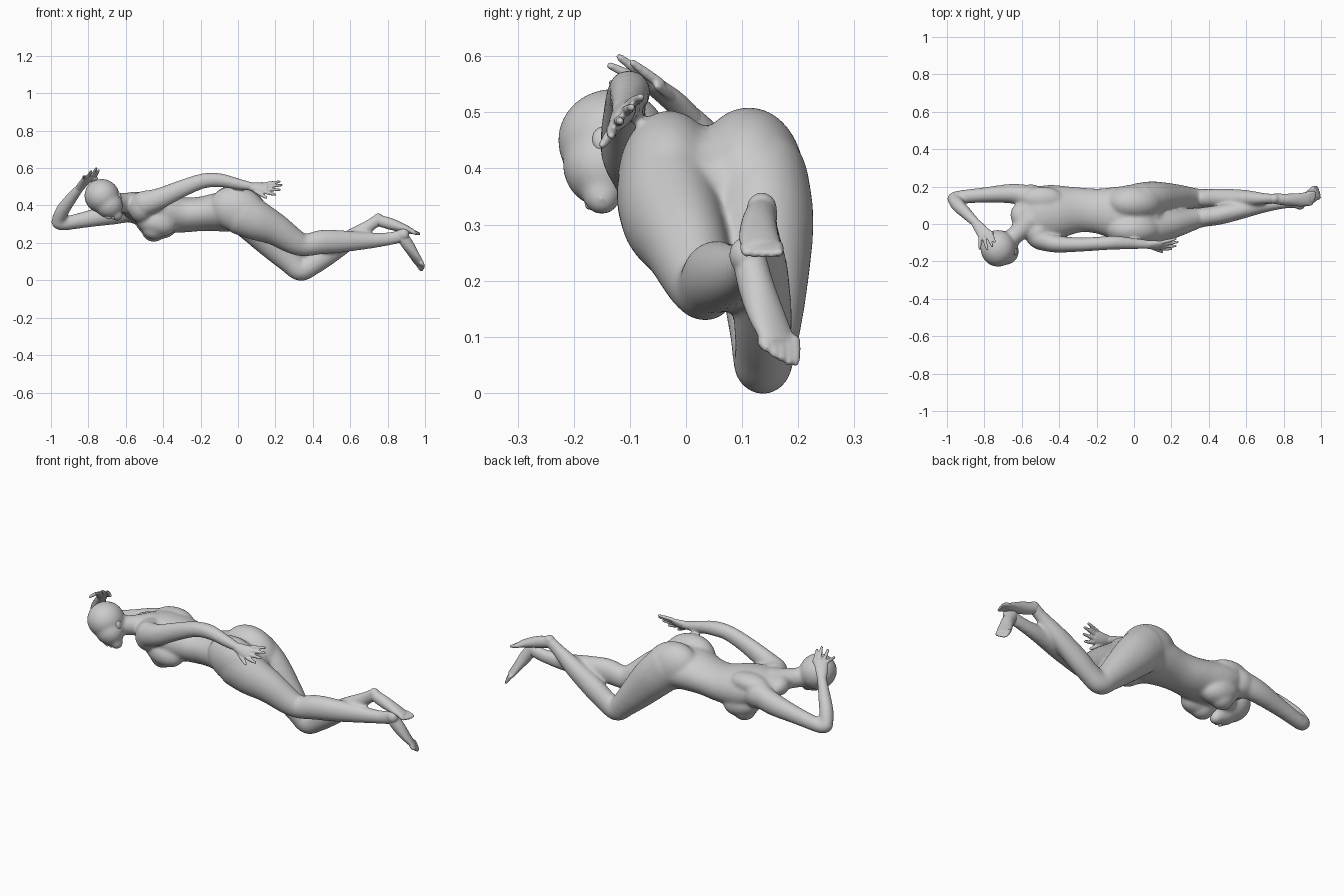
import bpy, bmesh, math
from mathutils import Vector, Matrix

N = 24  # sides of each cross-section


def spline(pts, steps=5):
    """Catmull-Rom through rows of (x, y, z, half_width, half_height)."""
    p = [pts[0]] + list(pts) + [pts[-1]]
    out = []
    for i in range(1, len(p) - 2):
        for s in range(steps):
            t = s / steps
            out.append([0.5 * (2 * b + (c - a) * t + (2 * a - 5 * b + 4 * c - d) * t * t
                               + (3 * b - a - 3 * c + d) * t ** 3)
                        for a, b, c, d in zip(*p[i - 1:i + 3])])
    return out + [list(pts[-1])]


def loft(bm, pts, roll=0.0):
    """Closed elliptical tube with rounded ends."""
    rows = spline(pts)
    pos = [Vector(r[:3]) for r in rows]
    secs = []
    for i, r in enumerate(rows):
        t = (pos[min(i + 1, len(pos) - 1)] - pos[max(i - 1, 0)]).normalized()
        side = Vector((0, 0, 1)).cross(t).normalized()
        side.rotate(Matrix.Rotation(roll, 3, t))
        secs.append((pos[i], t, side, t.cross(side), r[3], r[4]))

    def cap(sec, sign):
        c, t, u, v, a, b = sec
        for ang in (25, 50, 70, 84):
            k = math.radians(ang)
            yield (c + t * sign * min(a, b) * math.sin(k), t, u, v,
                   a * math.cos(k), b * math.cos(k))
    secs = list(cap(secs[0], -1))[::-1] + secs + list(cap(secs[-1], 1))
    rings = [[bm.verts.new(c + u * a * math.cos(2 * math.pi * k / N)
                           + v * b * math.sin(2 * math.pi * k / N)) for k in range(N)]
             for c, t, u, v, a, b in secs]
    for r0, r1 in zip(rings, rings[1:]):
        for k in range(N):
            bm.faces.new((r0[k], r0[(k + 1) % N], r1[(k + 1) % N], r1[k]))
    bm.faces.new(rings[0][::-1])
    bm.faces.new(rings[-1])


def ball(bm, c, r, tilt=0.0):
    """Ellipsoid, tilted about the y axis."""
    m = (Matrix.Translation(c) @ Matrix.Rotation(math.radians(tilt), 4, 'Y')
         @ Matrix.Diagonal((*r, 1)))
    bmesh.ops.create_uvsphere(bm, u_segments=28, v_segments=18, radius=1, matrix=m)


def digits(bm, base, side, tips, r):
    """Row of tapering fingers or toes from a knuckle line to the tips."""
    base, side = Vector(base), Vector(side)
    for i, tip in enumerate(tips):
        a = base + side * (1 - 2 * i / (len(tips) - 1))
        b = Vector(tip)
        m = (a + b) / 2
        loft(bm, [(*a, r, r), (*m, r * .95, r * .95), (*b, r * .7, r * .7)])


def finish(bm, name, voxel, smooth):
    bmesh.ops.recalc_face_normals(bm, faces=bm.faces)
    me = bpy.data.meshes.new(name)
    bm.to_mesh(me)
    bm.free()
    ob = bpy.data.objects.new(name, me)
    bpy.context.collection.objects.link(ob)
    for f in me.polygons:
        f.use_smooth = True
    rm = ob.modifiers.new("fuse", 'REMESH')
    rm.mode = 'VOXEL'
    rm.voxel_size = voxel
    rm.use_smooth_shade = True
    sm = ob.modifiers.new("soften", 'SMOOTH')
    sm.factor = 0.5
    sm.iterations = smooth


# Torso, shoulders, chest and hips
bm = bmesh.new()
loft(bm, [(-.61, .04, .405, .07, .05), (-.56, .05, .397, .11, .07), (-.50, .06, .385, .14, .095),
          (-.42, .065, .362, .145, .108), (-.30, .075, .35, .122, .095), (-.20, .07, .355, .12, .092),
          (-.10, .06, .365, .142, .104), (0, .047, .365, .165, .108), (.06, .047, .345, .15, .095)], roll=-.08)
for y, dz in ((-.022, .012), (.128, 0)):
    ball(bm, (-.44, y, .295 + dz), (.11, .074, .07), 15)
    ball(bm, (-.45, y, .268 + dz), (.066, .058, .063))
ball(bm, (-.515, -.045, .39), (.07, .085, .085))
ball(bm, (-.55, .14, .378), (.08, .072, .075))
ball(bm, (-.49, .135, .425), (.11, .065, .05))
ball(bm, (-.0, -.03, .378), (.155, .092, .122), 18)
ball(bm, (.005, .112, .38), (.155, .1, .125), 22)

# Legs
loft(bm, [(.02, -.035, .36, .09, .12), (.1, -.025, .32, .09, .108), (.2, -.003, .272, .077, .087),
          (.3, .022, .208, .062, .07), (.36, .035, .188, .053, .06), (.45, .048, .205, .053, .065),
          (.55, .07, .208, .05, .06), (.7, .1, .212, .038, .044), (.81, .112, .222, .029, .035),
          (.875, .112, .238, .03, .036)])
loft(bm, [(.02, .125, .375, .093, .115), (.1, .135, .3, .093, .11), (.2, .14, .19, .077, .089),
          (.28, .14, .103, .062, .068), (.335, .137, .056, .053, .06), (.40, .137, .085, .05, .057),
          (.48, .137, .14, .052, .059), (.6, .137, .22, .045, .05), (.70, .135, .29, .03, .034),
          (.748, .135, .322, .029, .033)])

# Near arm along the side, far arm bent up to the head
loft(bm, [(-.5, -.08, .41, .06, .07), (-.42, -.106, .437, .047, .057), (-.3, -.11, .49, .039, .047),
          (-.19, -.105, .53, .037, .041), (-.1, -.1, .535, .037, .038), (0, -.105, .515, .03, .03),
          (.08, -.11, .5, .025, .022)])
loft(bm, [(-.55, .145, .385, .06, .065), (-.65, .162, .36, .053, .06), (-.8, .155, .328, .041, .045),
          (-.93, .143, .303, .037, .037), (-.962, .135, .308, .037, .035)])
loft(bm, [(-.964, .135, .312, .035, .035), (-.94, .1, .37, .037, .037), (-.89, .05, .44, .031, .031),
          (-.845, .005, .495, .025, .022)])

# Neck and head
loft(bm, [(-.68, -.1, .42, .052, .052), (-.62, -.045, .415, .05, .052), (-.55, .02, .41, .075, .065)])
ball(bm, (-.727, -.13, .45), (.095, .099, .092), 20)
ball(bm, (-.692, -.147, .405), (.078, .073, .073), 30)
loft(bm, [(-.705, -.14, .415, .074, .07), (-.675, -.146, .382, .06, .055), (-.648, -.15, .35, .034, .034)])
finish(bm, "body", .0075, 16)

# Nose, lips and ears
bm = bmesh.new()
loft(bm, [(-.722, -.172, .362, .006, .007), (-.702, -.172, .345, .009, .011), (-.69, -.169, .335, .012, .01)])
ball(bm, (-.667, -.165, .334), (.011, .016, .009))
ball(bm, (-.637, -.148, .452), (.012, .02, .024), -20)
ball(bm, (-.665, -.06, .41), (.022, .015, .022))
finish(bm, "face_features", .004, 3)

# Feet with heels and toes
bm = bmesh.new()
ball(bm, (.886, .105, .245), (.03, .028, .032))
loft(bm, [(.872, .112, .243, .03, .032), (.908, .125, .19, .032, .032), (.942, .145, .135, .037, .023),
          (.968, .165, .093, .038, .015)])
digits(bm, (.968, .165, .093), (-.012, .028, 0),
       [(.978, .195, .055), (.983, .183, .056), (.988, .17, .063), (.991, .157, .07), (.992, .143, .08)], .011)
finish(bm, "near_foot", .0045, 4)
bm = bmesh.new()
ball(bm, (.75, .135, .328), (.03, .027, .029))
loft(bm, [(.752, .135, .32, .028, .03), (.82, .13, .3, .032, .031), (.89, .13, .277, .036, .022),
          (.93, .135, .261, .037, .015)])
digits(bm, (.93, .135, .261), (0, .028, 0),
       [(.968, .166, .25), (.967, .152, .248), (.963, .137, .248), (.957, .122, .248), (.95, .107, .25)], .011)
finish(bm, "far_foot", .0045, 4)

# Hands with fingers and thumbs
bm = bmesh.new()
loft(bm, [(.06, -.11, .503, .022, .02), (.11, -.113, .495, .032, .018), (.15, -.115, .493, .036, .013)], roll=.9)
digits(bm, (.152, -.115, .493), (0, .018, .024),
       [(.222, -.08, .527), (.232, -.097, .509), (.222, -.117, .484), (.199, -.133, .458)], .0095)
digits(bm, (.09, -.122, .48), (0, .002, .002), [(.15, -.148, .443), (.15, -.149, .442)], .01)
finish(bm, "near_hand", .004, 3)
bm = bmesh.new()
loft(bm, [(-.855, .016, .482, .022, .02), (-.825, -.022, .52, .031, .018), (-.797, -.06, .55, .036, .013)])
digits(bm, (-.795, -.062, .551), (.028, .016, 0),
       [(-.745, -.095, .588), (-.758, -.118, .598), (-.785, -.135, .583), (-.825, -.132, .552)], .0095)
digits(bm, (-.815, -.015, .525), (.002, 0, 0), [(-.755, -.05, .545), (-.754, -.051, .546)], .01)
finish(bm, "far_hand", .004, 3)
